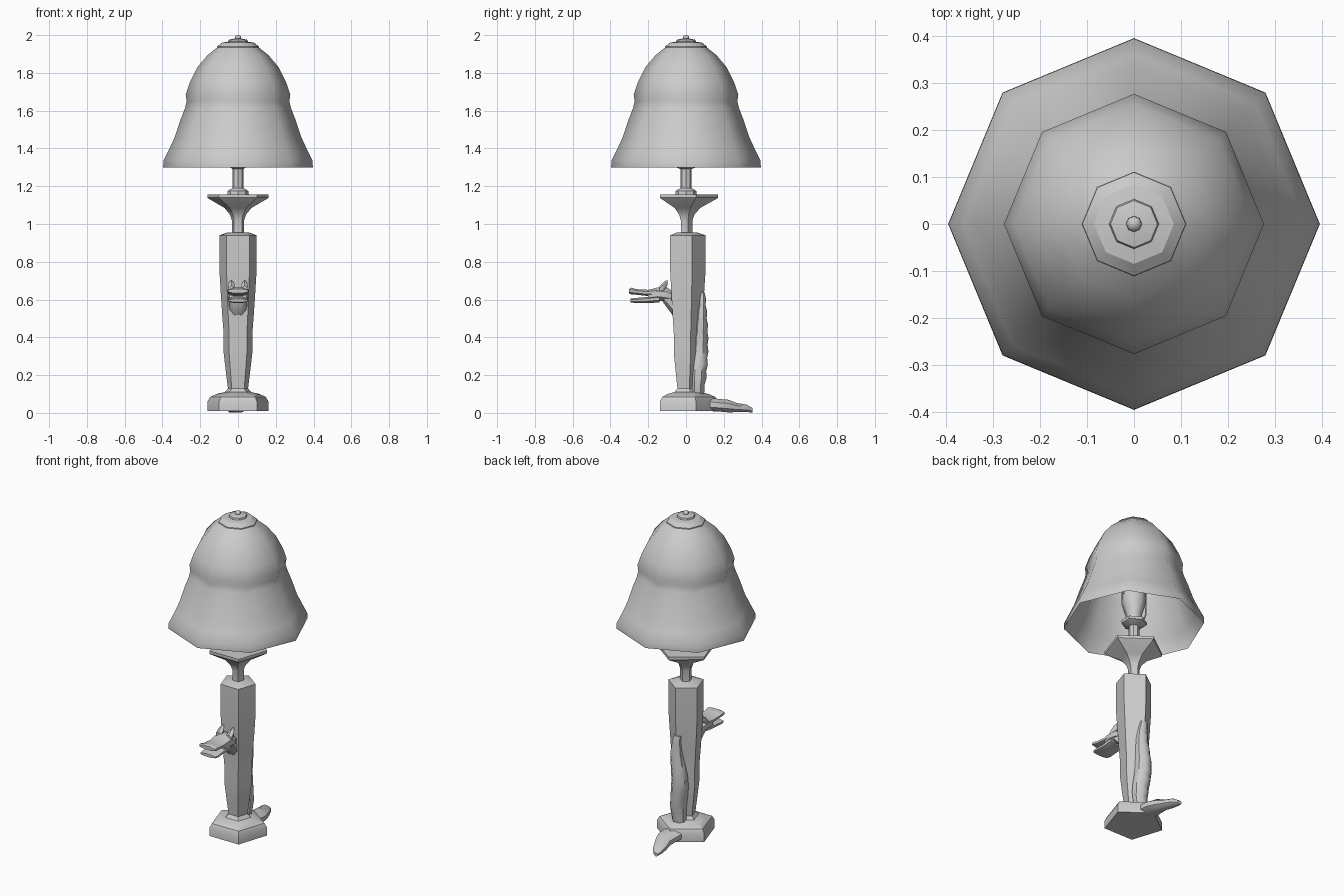
import bpy, bmesh, math

old = bpy.data.objects.get("Cube")
if old:
    bpy.data.objects.remove(old, do_unlink=True)

grey = bpy.data.materials.new("plain grey")
grey.use_nodes = True
grey.diffuse_color = (0.6, 0.6, 0.6, 1)
grey.node_tree.nodes["Principled BSDF"].inputs["Base Color"].default_value = (0.6, 0.6, 0.6, 1)


def finish(bm, name, angle):
    """Turn a bmesh into a named, shaded object."""
    bmesh.ops.recalc_face_normals(bm, faces=bm.faces)
    mesh = bpy.data.meshes.new(name)
    bm.to_mesh(mesh)
    bm.free()
    mesh.materials.append(grey)
    ob = bpy.data.objects.new(name, mesh)
    bpy.context.collection.objects.link(ob)
    bpy.ops.object.select_all(action='DESELECT')
    ob.select_set(True)
    bpy.context.view_layer.objects.active = ob
    bpy.ops.object.shade_smooth_by_angle(angle=math.radians(angle))
    return ob


def skin(bm, rings, caps=True):
    """Bridge a list of vertex rings."""
    for a, b in zip(rings, rings[1:]):
        n = len(a)
        for i in range(n):
            j = (i + 1) % n
            bm.faces.new((a[i], a[j], b[j], b[i]))
    if caps:
        bm.faces.new(rings[0])
        bm.faces.new(rings[-1])


def lathe(name, profile, sides, start=90, caps=True, angle=30):
    """Turn a (radius, height) profile with few sides."""
    bm = bmesh.new()
    turns = [math.radians(start + 360 * i / sides) for i in range(sides)]
    rings = [[bm.verts.new((r * math.cos(t), r * math.sin(t), z)) for t in turns]
             for r, z in profile]
    skin(bm, rings, caps)
    return finish(bm, name, angle)


def loft(name, stations, sides=8, upright=False, angle=45):
    """Oval sections (x, along y, z, half width, half height); upright ones lie flat."""
    bm = bmesh.new()
    rings = []
    for x, y, z, w, h in stations:
        ring = []
        for i in range(sides):
            t = 2 * math.pi * (i + 0.5) / sides
            c, s = w * math.cos(t), h * math.sin(t)
            ring.append(bm.verts.new((x + c, y + s, z) if upright else (x + c, y, z + s)))
        rings.append(ring)
    skin(bm, rings)
    return finish(bm, name, angle)


# Five-sided stand
lathe("base", [(.17, .01), (.17, .06), (.155, .085), (.12, .10), (.075, .11), (.055, .13)], 5)
lathe("column", [(.055, .12), (.068, .22), (.08, .32), (.08, .42), (.088, .52),
                 (.095, .62), (.104, .76), (.104, .94), (.06, .955)], 5)
lathe("column_neck", [(.034, .95), (.034, 1.02), (.045, 1.05), (.075, 1.085),
                      (.165, 1.135), (.17, 1.14), (.17, 1.157)], 5)

# Rod, fitting, bulb and frame
lathe("rod_collar", [(.058, 1.15), (.055, 1.175), (.03, 1.19)], 8)
lathe("rod", [(.03, 1.15), (.03, 1.31)], 8)
lathe("socket", [(.03, 1.29), (.072, 1.31), (.075, 1.325), (.045, 1.34)], 6)
lathe("bulb", [(.04, 1.33), (.045, 1.37), (.065, 1.43), (.07, 1.48), (.055, 1.54), (.015, 1.57)], 8, angle=60)
arc = bpy.data.curves.new("shade_frame", 'CURVE')
arc.dimensions = '3D'
arc.bevel_depth = 0.005
arc.bevel_resolution = 0
line = arc.splines.new('POLY')
path = [(-.05, 1.32), (-.085, 1.40), (-.085, 1.6), (-.03, 1.8), (0, 1.94)]
path += [(-x, z) for x, z in path[-2::-1]]
line.points.add(len(path) - 1)
for p, (x, z) in zip(line.points, path):
    p.co = (x, 0, z, 1)
arc.materials.append(grey)
bpy.context.collection.objects.link(bpy.data.objects.new("shade_frame", arc))

# Eight-sided shade, open underneath
lathe("shade", [(.396, 1.30), (.395, 1.335), (.365, 1.395), (.335, 1.46), (.305, 1.55),
                (.28, 1.615), (.272, 1.65), (.277, 1.685), (.255, 1.75), (.215, 1.83),
                (.16, 1.895), (.11, 1.935)], 8, caps=False, angle=60)
lathe("shade_cap", [(.112, 1.925), (.11, 1.94), (.085, 1.96), (.053, 1.965),
                    (.05, 1.975), (.018, 1.982)], 8)
lathe("finial", [(.012, 1.975), (.017, 1.985), (.015, 1.995), (.004, 2.0)], 8, angle=60)

# Creature wound round the stand: head and jaws at the front
loft("neck", [(0, -.02, .47, .035, .02), (0, -.05, .53, .045, .045),
              (0, -.08, .58, .05, .055), (0, -.12, .62, .055, .04)])
loft("skull", [(0, -.07, .615, .045, .03), (0, -.10, .625, .06, .042),
               (0, -.15, .63, .06, .038), (0, -.20, .62, .05, .03)])
loft("upper_jaw", [(0, -.15, .64, .058, .024), (0, -.20, .635, .055, .018),
                   (0, -.26, .64, .058, .016), (0, -.29, .645, .062, .019),
                   (0, -.302, .645, .058, .012)])
loft("lower_jaw", [(0, -.14, .605, .055, .022), (0, -.20, .598, .055, .018),
                   (0, -.27, .595, .06, .014), (0, -.295, .595, .055, .01)])
for side, name in ((1, "left_brow"), (-1, "right_brow")):
    loft(name, [(side * .035, -.14, .65, .022, .022), (side * .035, -.115, .67, .02, .026),
                (side * .035, -.098, .69, .008, .014)], sides=6)

# Ridged back climbing the rear, then the tail over the base
stations = []
for i in range(17):
    z = .08 + .035 * i
    swell = .035 * math.sin(math.pi * min(1, (i + 4) / 20))
    ridge = .006 if i % 2 else 0
    stations.append((.008 * math.sin(i * .6), .058 + .028 * i / 16, z,
                     .022 + swell * .8, .012 + swell + ridge))
loft("ridged_back", stations, upright=True)
loft("tail", [(0, .05, .06, .06, .05), (0, .12, .045, .065, .038), (.005, .18, .04, .06, .036),
              (0, .225, .036, .05, .036), (-.015, .27, .028, .045, .026),
              (-.03, .32, .024, .035, .022), (-.04, .352, .014, .015, .012)])
